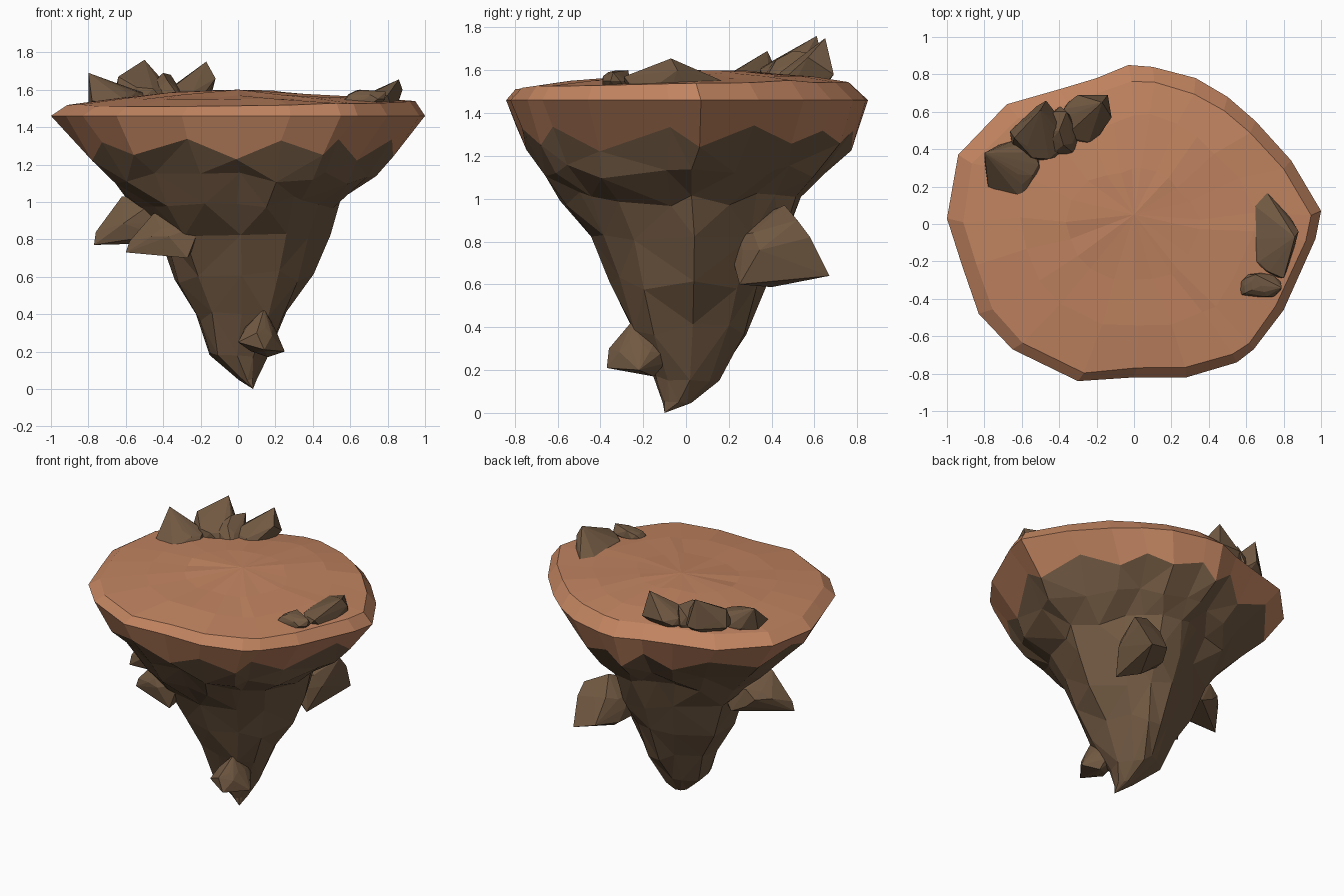
import bpy, bmesh, random
from mathutils import Vector

if "Cube" in bpy.data.objects:
    bpy.data.objects.remove(bpy.data.objects["Cube"])

random.seed(4)


def material(name, rgb):
    m = bpy.data.materials.new(name)
    m.diffuse_color = (*rgb, 1)
    m.use_nodes = True
    m.node_tree.nodes["Principled BSDF"].inputs["Base Color"].default_value = m.diffuse_color
    return m


CLAY = material("terracotta soil", (0.53, 0.228, 0.117))
ROCK = material("brown rock", (0.166, 0.1, 0.055))


def finish(bm, name, mats):
    bmesh.ops.recalc_face_normals(bm, faces=bm.faces)
    me = bpy.data.meshes.new(name)
    bm.to_mesh(me)
    bm.free()
    for m in mats:
        me.materials.append(m)
    ob = bpy.data.objects.new(name, me)
    bpy.context.collection.objects.link(ob)


# Island: plan outline lofted through rings of (z, xmin, xmax, ymin, ymax, jitter)
OUTLINE = [(1.0, .07), (.84, .34), (.65, .55), (.5, .68), (.33, .78), (.1, .84), (-.03, .85),
           (-.2, .78), (-.4, .72), (-.68, .64), (-.94, .37), (-1, .03), (-.92, -.22), (-.83, -.48),
           (-.65, -.67), (-.3, -.84), (0, -.82), (.28, -.82), (.55, -.74), (.64, -.67),
           (.8, -.46), (.97, -.08)]
RINGS = [(1.58, -.36, .36, -.3, .3, .03),
         (1.56, -.62, .66, -.55, .58, .02),
         (1.53, -.92, .95, -.795, .76, .008),
         (1.46, -1, 1, -.845, .845, 0),
         (1.28, -.85, .83, -.77, .77, .02),
         (1.13, -.70, .72, -.69, .63, .035),
         (1.0, -.56, .55, -.57, .53, .05),
         (.80, -.44, .47, -.45, .45, .06),
         (.60, -.35, .39, -.36, .37, .05),
         (.38, -.23, .27, -.27, .29, .05),
         (.17, -.16, .15, -.16, .17, .03),
         (.05, 0, .1, -.11, .03, 0)]
bm = bmesh.new()
loops = []
for k, (z, x0, x1, y0, y1, jit) in enumerate(RINGS):
    pts = []
    for i, (ox, oy) in enumerate(OUTLINE):
        if k >= 7 and i % 2:               # lower rings use half the sides
            pts.append(pts[-1].copy())
            continue
        s = 1 + random.uniform(-jit, jit)
        dz = 0
        if k == 4:                         # ragged soil boundary
            dz = (.055 if i % 2 else -.04) + random.uniform(-.02, .02)
            s += dz * .35
        elif k > 4:
            dz = random.uniform(-1, 1) * min(.035, z * .15)
        elif k < 3:                        # plateau tilts up to the back and right
            dz = random.uniform(-.006, .006) + .018 * oy
            if k == 2:
                dz += .012 * ox
        pts.append(Vector(((x0 + x1) / 2 + ox * s * (x1 - x0) / 2,
                           (y0 + y1) / 2 + oy / .845 * s * (y1 - y0) / 2, z + dz)))
    loops.append([bm.verts.new(p) for p in pts])
n = len(OUTLINE)
top, tip = bm.verts.new((0, .05, 1.60)), bm.verts.new((.08, -.1, 0))
for i in range(n):
    j = (i + 1) % n
    bm.faces.new((top, loops[0][i], loops[0][j]))
    bm.faces.new((tip, loops[-1][j], loops[-1][i])).material_index = 1
    for k in range(len(loops) - 1):
        f = bm.faces.new((loops[k][i], loops[k + 1][i], loops[k + 1][j], loops[k][j]))
        f.material_index = 0 if k < 4 else 1
bmesh.ops.remove_doubles(bm, verts=bm.verts, dist=.0005)
bmesh.ops.triangulate(bm, faces=[f for f in bm.faces if f.material_index == 1])
finish(bm, "island", [CLAY, ROCK])


# Boulders: rough hull filling a box, pulled out to a few pointed corners
def boulder(name, lo, hi, *tips):
    lo, hi = Vector(lo), Vector(hi)
    mid, half = (lo + hi) / 2, (hi - lo) / 2
    bm = bmesh.new()
    bmesh.ops.create_icosphere(bm, subdivisions=2, radius=1)
    pts = [mid + v.co * random.uniform(.85, 1.08) * half for v in bm.verts]
    bm.clear()
    verts = [bm.verts.new(p) for p in pts + [Vector(t) for t in tips]]
    out = bmesh.ops.convex_hull(bm, input=verts)
    junk = {g for g in out["geom_interior"] + out["geom_unused"] if isinstance(g, bmesh.types.BMVert)}
    bmesh.ops.delete(bm, geom=list(junk), context='VERTS')
    finish(bm, name, [ROCK])


# Rocks on the back left of the plateau
boulder("plateau_rock_left", (-.78, .2, 1.46), (-.5, .44, 1.63),
        (-.80, .38, 1.69), (-.8, .34, 1.52), (-.6, .13, 1.54), (-.78, .2, 1.54), (-.5, .28, 1.55))
boulder("plateau_rock_middle", (-.66, .33, 1.46), (-.34, .58, 1.66),
        (-.5, .61, 1.76), (-.47, .66, 1.58), (-.64, .46, 1.67), (-.52, .63, 1.56))
boulder("plateau_rock_ridge", (-.5, .36, 1.46), (-.29, .62, 1.66),
        (-.3, .36, 1.54), (-.36, .6, 1.68), (-.4, .5, 1.69))
boulder("plateau_rock_back", (-.40, .42, 1.46), (-.15, .67, 1.64),
        (-.17, .65, 1.75), (-.12, .57, 1.66), (-.14, .69, 1.58), (-.3, .69, 1.58))

# Rocks on the right edge of the plateau
boulder("plateau_rock_right", (.64, -.3, 1.44), (.86, .14, 1.6),
        (.86, -.07, 1.655), (.88, -.04, 1.6), (.71, .17, 1.55), (.63, .11, 1.55),
        (.64, -.2, 1.54), (.8, -.29, 1.57))
boulder("plateau_rock_small", (.57, -.4, 1.5), (.79, -.26, 1.6),
        (.79, -.34, 1.59), (.57, -.38, 1.54), (.65, -.27, 1.6))

# Ledges sticking out of the cone
boulder("ledge_left", (-.70, -.2, .77), (-.28, .14, 1.0),
        (-.77, -.11, .77), (-.76, -.1, .84), (-.62, -.08, 1.03), (-.42, -.2, 1.02), (-.45, .14, .78))
boulder("ledge_front_left", (-.54, -.38, .73), (-.2, -.05, .9),
        (-.6, -.28, .73), (-.58, -.28, .79), (-.27, -.38, .7), (-.2, -.38, .88), (-.45, -.25, .94))
boulder("ledge_back_right", (.14, .22, .6), (.42, .58, .92),
        (.41, .67, .64), (.36, .25, .6), (.28, .46, .97), (.43, .52, .9), (.44, .58, .82),
        (.26, .64, .68), (.2, .3, .9))
boulder("ledge_front_low", (.02, -.33, .19), (.22, -.08, .38),
        (.14, -.25, .43), (.25, -.22, .2), (.14, -.37, .21), (0, -.31, .25), (.1, -.36, .3),
        (.16, -.15, .17))
